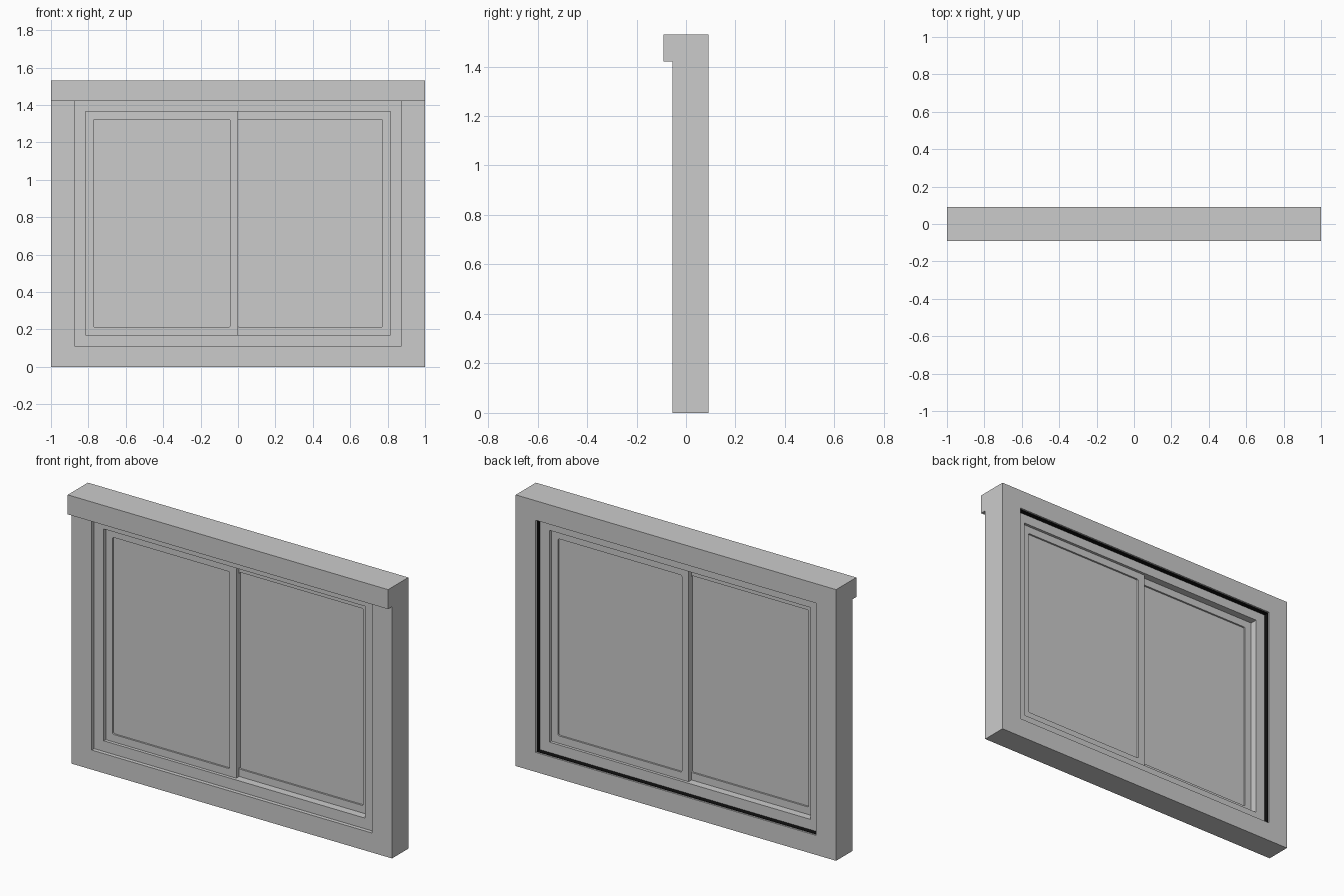
import bpy, bmesh

if "Cube" in bpy.data.objects:
    bpy.data.objects.remove(bpy.data.objects["Cube"])


def finish(name, bm, mat=None):
    bmesh.ops.recalc_face_normals(bm, faces=bm.faces)
    me = bpy.data.meshes.new(name)
    bm.to_mesh(me)
    bm.free()
    ob = bpy.data.objects.new(name, me)
    bpy.context.collection.objects.link(ob)
    if mat:
        me.materials.append(mat)
    return ob


def box(name, x0, x1, y0, y1, z0, z1):
    bm = bmesh.new()
    bmesh.ops.create_cube(bm, size=1)
    for v in bm.verts:
        v.co = (x1 if v.co.x > 0 else x0, y1 if v.co.y > 0 else y0, z1 if v.co.z > 0 else z0)
    return finish(name, bm)


def ring(name, outer, inner, y0, y1, radius=0, mat=None):
    """Rectangular frame; outer and inner are (x0, x1, z0, z1)."""
    bm = bmesh.new()

    def loop(r, y):
        x0, x1, z0, z1 = r
        return [bm.verts.new((x, y, z)) for x, z in ((x0, z0), (x1, z0), (x1, z1), (x0, z1))]

    loops = [loop(outer, y0), loop(inner, y0), loop(inner, y1), loop(outer, y1)]
    for a, b in zip(loops, loops[1:] + loops[:1]):
        for i in range(4):
            j = (i + 1) % 4
            bm.faces.new((a[i], a[j], b[j], b[i]))
    bmesh.ops.recalc_face_normals(bm, faces=bm.faces)
    if radius:
        corners = [bm.edges.get((p, q)) for p, q in zip(loops[1], loops[2])]
        bmesh.ops.bevel(bm, geom=corners, offset=radius, segments=3, profile=0.5, affect='EDGES')
    return finish(name, bm, mat)


black = bpy.data.materials.new("black_rubber")
black.diffuse_color = (0.005, 0.005, 0.005, 1)
black.use_nodes = True
black.node_tree.nodes["Principled BSDF"].inputs["Base Color"].default_value = black.diffuse_color

# Wall casing with projecting head
opening = (-0.875, 0.875, 0.11, 1.42)
ring("casing", (-1, 1, 0, 1.53), opening, -0.055, 0.09)
box("head_projection", -1, 1, -0.09, -0.055, 1.42, 1.53)

# Fixed window frame, recessed in the casing
light = (-0.815, 0.815, 0.17, 1.365)
ring("window_frame", opening, light, -0.033, 0.053)

# Dark seal along the rear reveal
seal_in = (-0.873, 0.873, 0.112, 1.418)
ring("rear_seal", opening, seal_in, 0.053, 0.08, mat=black)

# Two sliding sashes in neighbouring tracks, overlapping at the middle
rail = 0.042
for side, x0, x1, y0, y1 in (("left", -0.815, 0.0, -0.015, 0.011),
                             ("right", -0.042, 0.815, 0.011, 0.037)):
    pane = (x0 + rail, x1 - rail, 0.17 + rail, 1.365 - rail)
    ring(side + "_sash", (x0, x1, 0.17, 1.365), pane, y0, y1, radius=0.008)
    mid = (y0 + y1) / 2
    box(side + "_glass", pane[0], pane[1], mid - 0.003, mid + 0.003, pane[2], pane[3])
